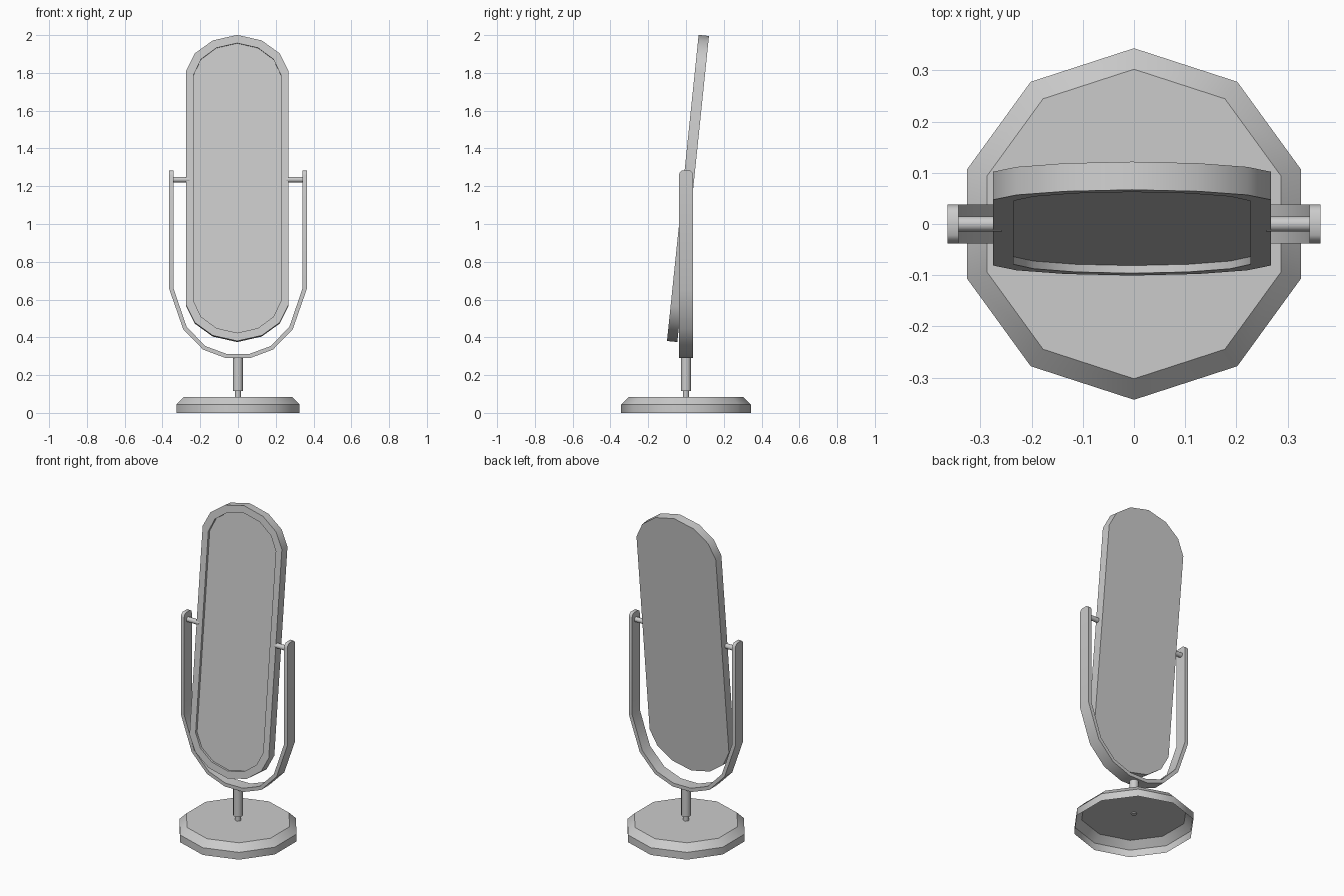
import bpy, bmesh
from math import sin, cos, pi, radians
from mathutils import Matrix

if "Cube" in bpy.data.objects:
    bpy.data.objects.remove(bpy.data.objects["Cube"])


def finish(name, bm, fix=True):
    if fix:
        bmesh.ops.recalc_face_normals(bm, faces=bm.faces[:])
    me = bpy.data.meshes.new(name)
    bm.to_mesh(me)
    bm.free()
    ob = bpy.data.objects.new(name, me)
    bpy.context.collection.objects.link(ob)
    bpy.ops.object.select_all(action='DESELECT')
    ob.select_set(True)
    bpy.context.view_layer.objects.active = ob
    bpy.ops.object.shade_smooth_by_angle(angle=radians(40))
    return ob


def bridge(bm, a, b):
    n = len(a)
    for i in range(n):
        j = (i + 1) % n
        bm.faces.new((a[i], a[j], b[j], b[i]))


def lathe(name, profile, sides, cap_bottom=True):
    bm = bmesh.new()
    rings = []
    for r, z in profile:
        rings.append([bm.verts.new((r * cos(pi / 2 + 2 * pi * i / sides),
                                    r * sin(pi / 2 + 2 * pi * i / sides), z))
                      for i in range(sides)])
    for a, b in zip(rings, rings[1:]):
        bridge(bm, a, b)
    bm.faces.new(rings[-1])
    if cap_bottom:
        bm.faces.new(rings[0][::-1])
    return finish(name, bm, fix=cap_bottom)


# ten-sided base, a shell open underneath
lathe("base", [(0.343, 0), (0.343, 0.045), (0.302, 0.085)], 10, cap_bottom=False)

# stem with a thinner neck
lathe("stem", [(0.016, 0.08), (0.016, 0.115), (0.027, 0.115), (0.027, 0.297)], 12)

# U-shaped yoke: outer x, z, inner x, z, half depth
half = [(0.364, 1.283, 0.342, 1.283, 0.022),
        (0.364, 1.274, 0.342, 1.274, 0.033),
        (0.364, 1.258, 0.342, 1.258, 0.038),
        (0.364, 0.655, 0.342, 0.660, 0.038),
        (0.290, 0.443, 0.272, 0.456, 0.038),
        (0.185, 0.335, 0.174, 0.354, 0.038),
        (0.064, 0.290, 0.060, 0.312, 0.038)]
stations = half + [(-a, b, -c, d, w) for a, b, c, d, w in reversed(half)]
bm = bmesh.new()
rings = [[bm.verts.new(p) for p in ((a, -w, b), (a, w, b), (c, w, d), (c, -w, d))]
         for a, b, c, d, w in stations]
for p, q in zip(rings, rings[1:]):
    bridge(bm, p, q)
bm.faces.new(rings[0])
bm.faces.new(rings[-1])
finish("yoke", bm)

# pivot pins on both sides
for side, label in ((-1, "left"), (1, "right")):
    bm = bmesh.new()
    bmesh.ops.create_cone(bm, cap_ends=True, segments=12, radius1=0.015,
                          radius2=0.015, depth=0.09,
                          matrix=Matrix.Translation((side * 0.303, 0, 1.235))
                          @ Matrix.Rotation(pi / 2, 4, 'Y'))
    finish("pivot_pin_" + label, bm)


# tilted mirror: frame body with a shallow recessed glass
def outline(bm, quarter, y):
    right = quarter + [(x, -z) for x, z in reversed(quarter)]
    left = [(-x, z) for x, z in reversed(right) if x > 0]
    return [bm.verts.new((x, y, z)) for x, z in right + left]


outer = [(0, 0.8145), (0.13, 0.785), (0.225, 0.716), (0.271, 0.624)]
inner = [(0, 0.771), (0.11, 0.746), (0.192, 0.685), (0.231, 0.602)]
bm = bmesh.new()
loops = [outline(bm, outer, 0.0275), outline(bm, outer, -0.0275),
         outline(bm, inner, -0.0275), outline(bm, inner, -0.0125)]
for p, q in zip(loops, loops[1:]):
    bridge(bm, p, q)
bm.faces.new(loops[0])
bm.faces.new(loops[-1])
mirror = finish("mirror_frame_and_glass", bm)
mirror.location = (-0.004, 0.0105, 1.188)
mirror.rotation_euler = (radians(-5.9), 0, 0)
